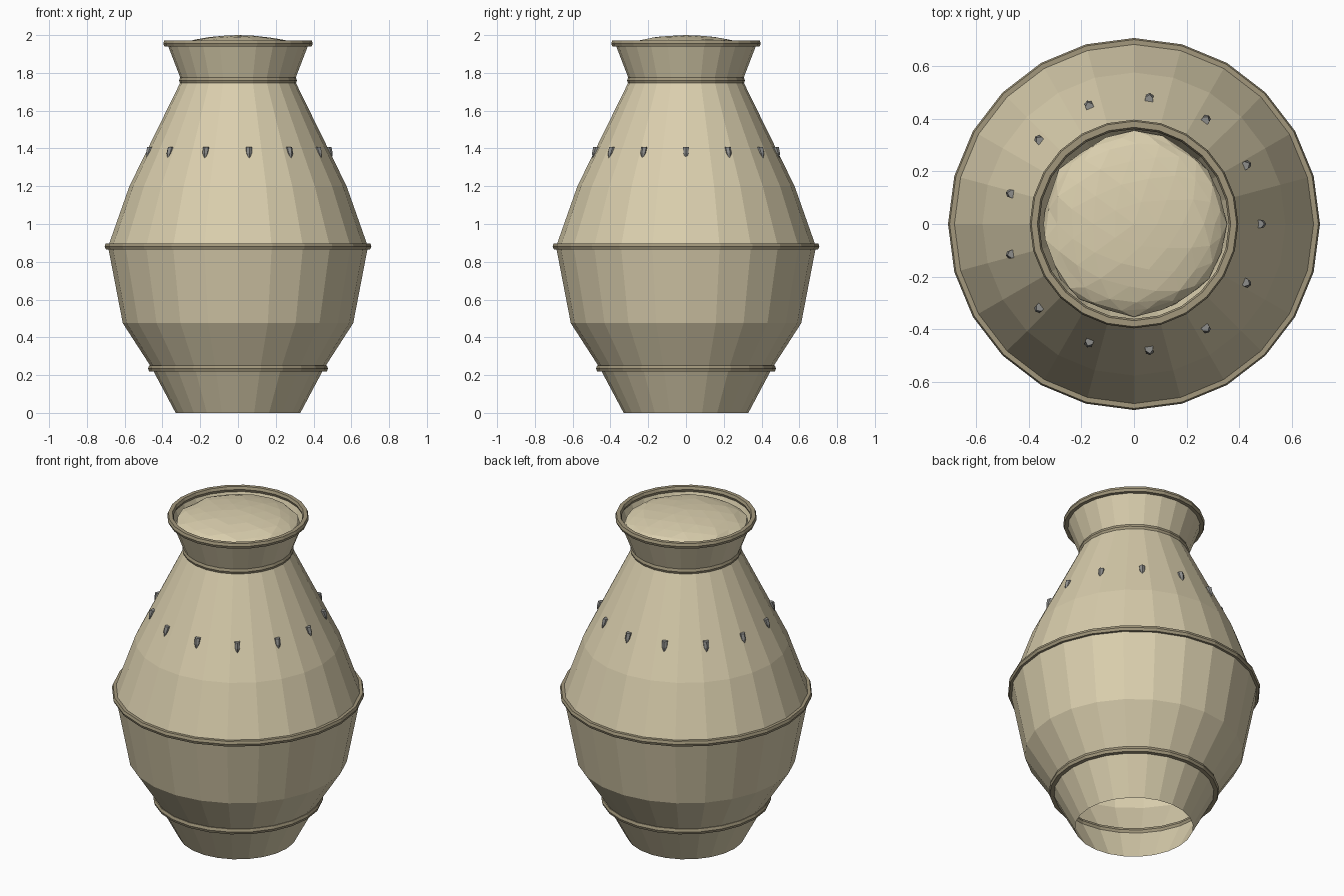
import bpy, bmesh, math, random
from mathutils import Vector, Matrix

if "Cube" in bpy.data.objects:
    bpy.data.objects.remove(bpy.data.objects["Cube"])

random.seed(4)
SEG = 24


def material(name, rgb):
    m = bpy.data.materials.new(name)
    m.diffuse_color = (*rgb, 1)
    m.use_nodes = True
    m.node_tree.nodes["Principled BSDF"].inputs["Base Color"].default_value = m.diffuse_color
    return m


CLAY = material("pale clay", (0.70, 0.62, 0.42))
BAND = material("dark clay band", (0.36, 0.31, 0.20))
STUD = material("grey stud", (0.27, 0.27, 0.26))


def make_object(name, bm, mat):
    me = bpy.data.meshes.new(name)
    bm.to_mesh(me)
    bm.free()
    me.materials.append(mat)
    ob = bpy.data.objects.new(name, me)
    bpy.context.collection.objects.link(ob)
    return ob


def lathe(name, profile, mat, closed=False):
    """Revolve (radius, height) points round the z axis."""
    bm = bmesh.new()
    rings = []
    for r, z in profile:
        rings.append([bm.verts.new((r * math.cos(2 * math.pi * i / SEG),
                                    r * math.sin(2 * math.pi * i / SEG), z))
                      for i in range(SEG)])
    pairs = list(zip(rings, rings[1:]))
    if closed:
        pairs.append((rings[-1], rings[0]))
    for a, b in pairs:
        for i in range(SEG):
            j = (i + 1) % SEG
            bm.faces.new((a[i], a[j], b[j], b[i]))
    return make_object(name, bm, mat)


# Thin-walled body, open at the foot and the mouth
lathe("jar_body", [(0.33, 0), (0.455, 0.235), (0.61, 0.475), (0.688, 0.88),
                   (0.575, 1.2), (0.30, 1.76), (0.375, 1.955)], CLAY)

# Raised hoops with a six-sided section
for name, r, z in (("foot_band", 0.458, 0.235), ("belly_band", 0.688, 0.882),
                   ("neck_band", 0.294, 1.76), ("rim_band", 0.378, 1.956)):
    section = [(r - 0.018, z), (r - 0.011, z - 0.016), (r + 0.012, z - 0.016),
               (r + 0.018, z), (r + 0.012, z + 0.016), (r - 0.011, z + 0.016)]
    lathe(name, section, BAND, closed=True)

# Small pointed studs round the shoulder
bm = bmesh.new()
COUNT = 13
for k in range(COUNT):
    spin = Matrix.Rotation(2 * math.pi * k / COUNT, 4, 'Z')
    loops = []
    for r, w, d, z in ((0.469, 0.015, 0.026, 1.408), (0.485, 0.014, 0.016, 1.375),
                       (0.492, 0.003, 0.006, 1.348)):
        pts = [(-0.01, -w), (d * 0.5, -w), (d, 0), (d * 0.5, w), (-0.01, w)]
        loops.append([bm.verts.new(spin @ Vector((r + x, y, z))) for x, y in pts])
    for a, b in zip(loops, loops[1:]):
        for i in range(5):
            j = (i + 1) % 5
            bm.faces.new((a[i], b[i], b[j], a[j]))
    bm.faces.new(loops[0])
    bm.faces.new(loops[-1][::-1])
bmesh.ops.recalc_face_normals(bm, faces=bm.faces)
make_object("shoulder_studs", bm, STUD)

# Uneven rounded filling in the mouth
bm = bmesh.new()
bmesh.ops.create_icosphere(bm, subdivisions=3, radius=1)
for v in bm.verts:
    edge = math.hypot(v.co.x, v.co.y)
    s = 1 + random.uniform(-0.04, 0.02) * edge
    v.co = Vector((v.co.x * 0.35 * s, v.co.y * 0.35 * s,
                   1.915 + v.co.z * 0.085 - random.uniform(0, 0.006) * edge))
make_object("mouth_filling", bm, CLAY)
